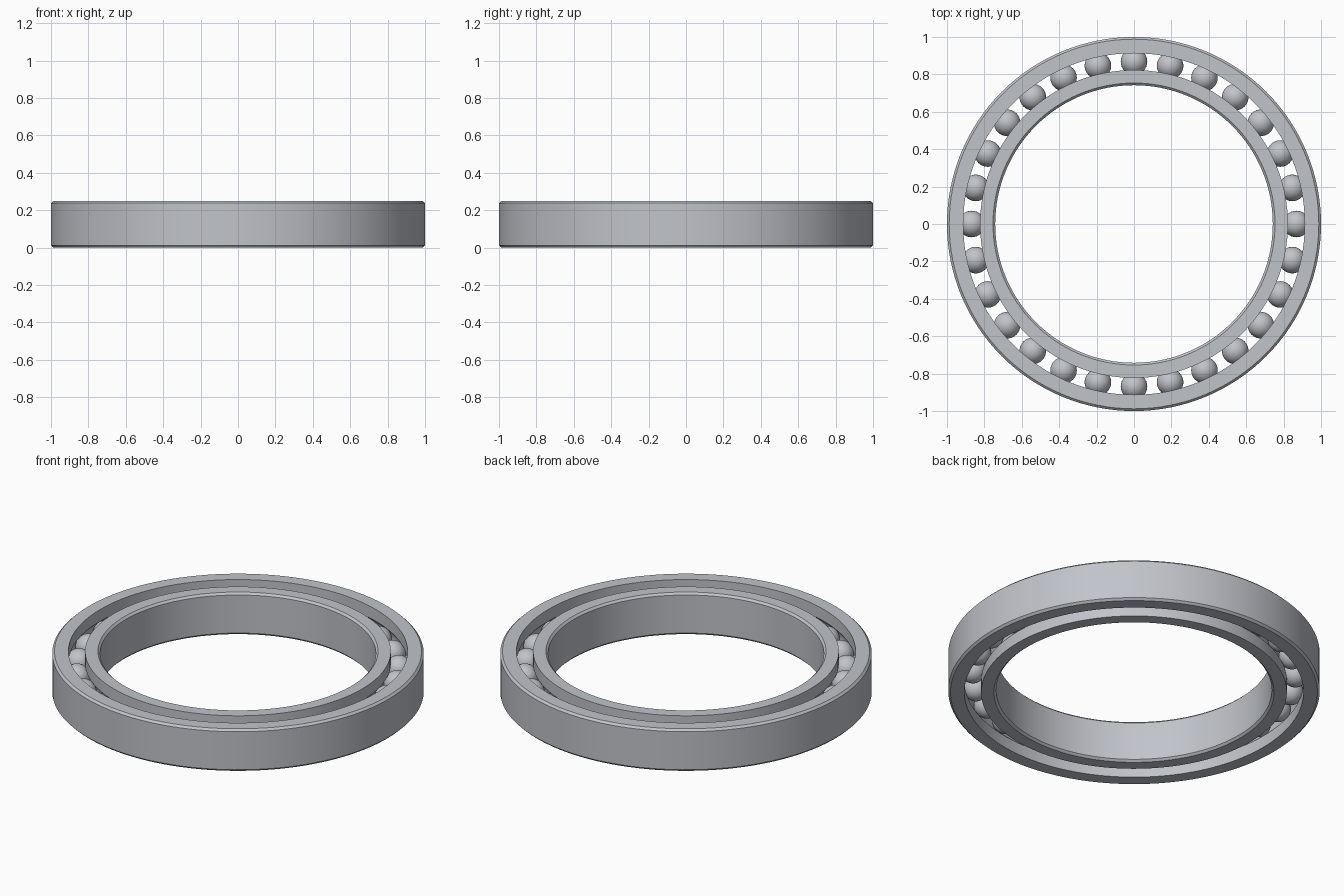
import bpy, bmesh, math
from mathutils import Matrix

cube = bpy.data.objects.get("Cube")
if cube:
    bpy.data.objects.remove(cube, do_unlink=True)

HEIGHT, MID = 0.25, 0.125
PITCH, BALL_R, BALLS = 0.868, 0.071, 28
BORE, INNER_LAND, OUTER_LAND, RIM = 0.742, 0.823, 0.913, 1.0
CHAMFER = 0.012
SEGMENTS = 128

steel = bpy.data.materials.new("steel grey")
steel.use_nodes = True
colour = (0.53, 0.55, 0.59, 1)
steel.diffuse_color = colour
steel.node_tree.nodes["Principled BSDF"].inputs["Base Color"].default_value = colour


def finish(name, bm):
    bmesh.ops.recalc_face_normals(bm, faces=bm.faces[:])
    mesh = bpy.data.meshes.new(name)
    bm.to_mesh(mesh)
    bm.free()
    mesh.materials.append(steel)
    obj = bpy.data.objects.new(name, mesh)
    bpy.context.collection.objects.link(obj)
    bpy.ops.object.select_all(action='DESELECT')
    obj.select_set(True)
    bpy.context.view_layer.objects.active = obj
    bpy.ops.object.shade_smooth_by_angle(angle=math.radians(30))
    return obj


def make_ring(name, wall, land):
    """Ring with chamfers on its plain wall and a ball groove in its land."""
    side = 1 if land > wall else -1
    profile = [(land, 0), (wall + side * CHAMFER, 0), (wall, CHAMFER),
               (wall, HEIGHT - CHAMFER), (wall + side * CHAMFER, HEIGHT), (land, HEIGHT)]
    # Groove arc follows the ball surface, from top to bottom
    half = math.acos(abs(PITCH - land) / BALL_R)
    steps = 10
    for i in range(steps + 1):
        a = half - 2 * half * i / steps
        profile.append((PITCH - side * BALL_R * math.cos(a), MID + BALL_R * math.sin(a)))
    # Lathe the closed profile round the z axis
    bm = bmesh.new()
    rows = []
    for s in range(SEGMENTS):
        t = 2 * math.pi * s / SEGMENTS
        rows.append([bm.verts.new((r * math.cos(t), r * math.sin(t), z)) for r, z in profile])
    n = len(profile)
    for s in range(SEGMENTS):
        a, b = rows[s], rows[(s + 1) % SEGMENTS]
        for k in range(n):
            j = (k + 1) % n
            bm.faces.new((a[k], b[k], b[j], a[j]))
    return finish(name, bm)


# Races
make_ring("outer_ring", RIM, OUTER_LAND)
make_ring("inner_ring", BORE, INNER_LAND)

# Balls evenly spaced round the groove
for i in range(BALLS):
    t = 2 * math.pi * i / BALLS
    bm = bmesh.new()
    bmesh.ops.create_uvsphere(bm, u_segments=32, v_segments=16, radius=BALL_R, matrix=Matrix.Translation(
        (PITCH * math.cos(t), PITCH * math.sin(t), MID)))
    finish(f"ball_{i + 1}", bm)
